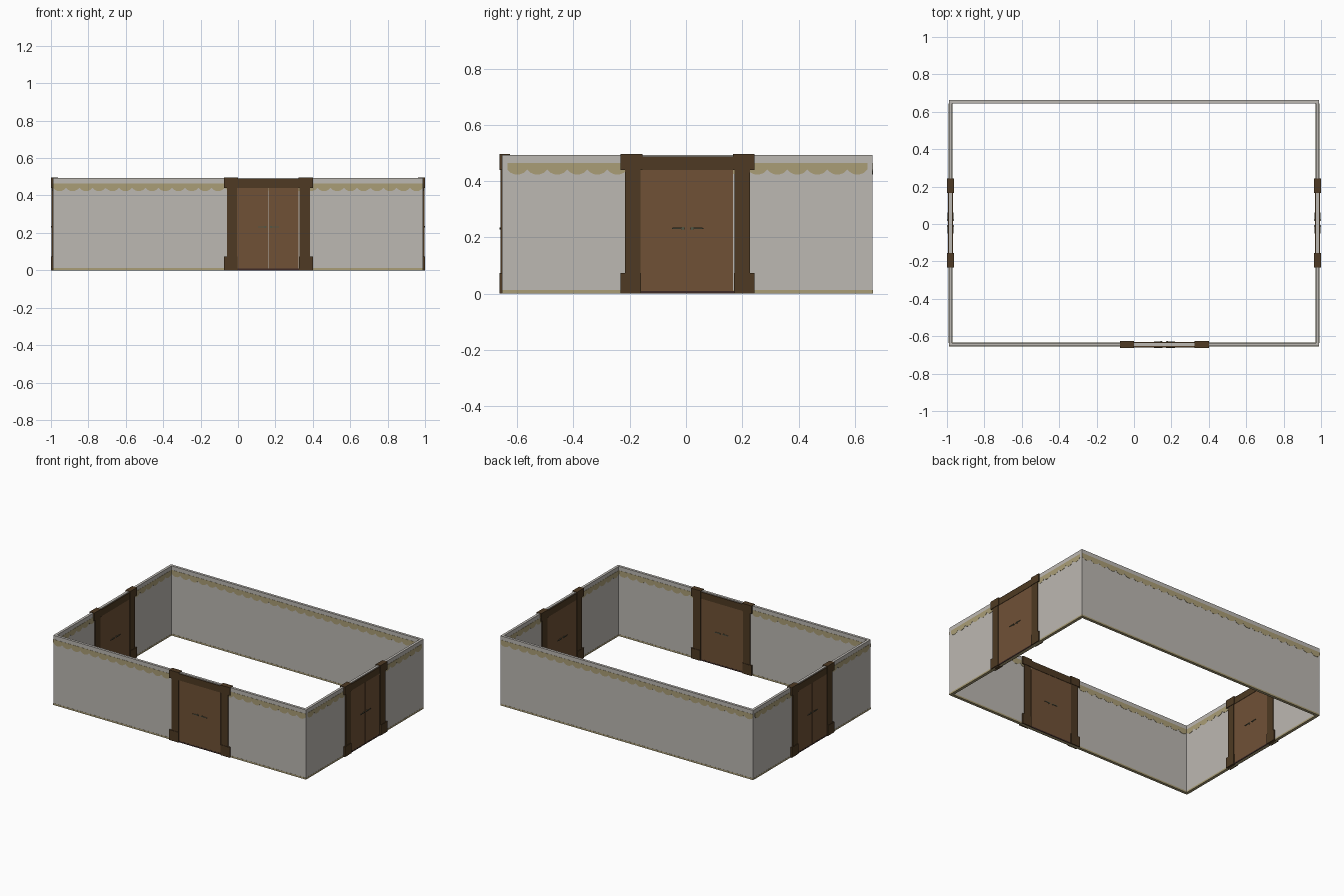
import bpy, bmesh, math
from mathutils import Vector

if "Cube" in bpy.data.objects:
    bpy.data.objects.remove(bpy.data.objects["Cube"])


def lin(c):
    c /= 255
    return c / 12.92 if c <= 0.04045 else ((c + 0.055) / 1.055) ** 2.4


def material(name, r, g, b):
    m = bpy.data.materials.new(name)
    m.diffuse_color = (lin(r), lin(g), lin(b), 1)
    m.use_nodes = True
    m.node_tree.nodes["Principled BSDF"].inputs["Base Color"].default_value = m.diffuse_color
    return m


PLASTER = material("plaster grey", 188, 184, 178)
TAN = material("frieze tan", 170, 157, 118)
DARK = material("dark timber", 78, 58, 35)
BROWN = material("door brown", 112, 81, 54)
SILL = material("sill brown", 62, 42, 38)
METAL = material("handle metal", 84, 86, 68)

T = 0.009        # half the wall thickness
H = 0.493        # wall height
WX, YF, YB = 0.981, -0.6445, 0.654   # wall centre lines


class Frame:
    """Local axes of a wall: u runs along it, d points outward, z is up."""
    def __init__(self, origin, along, outward):
        self.o, self.a, self.n = Vector(origin), Vector(along), Vector(outward)

    def at(self, u, d, z):
        return self.o + self.a * u + self.n * d + Vector((0, 0, z))


def finish(bm, name, mat):
    bmesh.ops.recalc_face_normals(bm, faces=bm.faces)
    me = bpy.data.meshes.new(name)
    bm.to_mesh(me)
    bm.free()
    me.materials.append(mat)
    ob = bpy.data.objects.new(name, me)
    bpy.context.collection.objects.link(ob)
    return ob


def prism(bm, f, outline, d0, d1):
    """Extrude a (u, z) outline through the wall from depth d0 to d1."""
    a = [bm.verts.new(f.at(u, d0, z)) for u, z in outline]
    b = [bm.verts.new(f.at(u, d1, z)) for u, z in outline]
    bm.faces.new(a)
    bm.faces.new(b[::-1])
    n = len(a)
    for i in range(n):
        j = (i + 1) % n
        bm.faces.new((a[i], b[i], b[j], a[j]))


def boxes(name, mat, f, items):
    """Each item is u0, u1, d0, d1, z0, z1."""
    bm = bmesh.new()
    for u0, u1, d0, d1, z0, z1 in items:
        prism(bm, f, [(u0, z0), (u1, z0), (u1, z1), (u0, z1)], d0, d1)
    return finish(bm, name, mat)


def scallops(u0, u1, pitch=0.07, top=0.465, base=0.441, drop=0.018):
    n = round((u1 - u0) / pitch)
    w = (u1 - u0) / n
    pts = [(u1, top), (u0, top)]
    for i in range(n):
        for k in range(6):
            t = k / 6
            pts.append((u0 + (i + t) * w, base - drop * math.sin(math.pi * t) ** 0.7))
    return pts + [(u1, base)]


def build_wall(tag, f, u0, u1, in0, in1):
    """Wall slab, skirting strip and scalloped frieze on both faces."""
    boxes(tag + "_wall", PLASTER, f, [(u0, u1, -T, T, 0.012, H)])
    boxes(tag + "_skirting", TAN, f, [(u0, u1, -T - 0.001, T + 0.001, 0, 0.012)])
    for side, s, a, b in (("outer", 1, u0, u1), ("inner", -1, in0, in1)):
        bm = bmesh.new()
        prism(bm, f, scallops(a, b), s * (T - 0.001), s * (T + 0.0012))
        finish(bm, f"{tag}_{side}_frieze", TAN)


def build_door(tag, f, c):
    """Double door centred at u = c, with matching trim on both wall faces."""
    caps, posts, lintel, leaves, sill = [], [], [], [], []
    for m in (-1, 1):
        for lo, z0, z1 in ((0.161, 0.44, 0.496), (0.165, 0, 0.073)):
            u = sorted((c + m * lo, c + m * 0.238))
            caps.append((*u, -0.0187, 0.0187, z0, z1))
        u = sorted((c + m * 0.1665, c + m * 0.222))
        posts.append((*u, -0.0155, 0.0155, 0.073, 0.44))
    for s in (-1, 1):
        lintel.append((c - 0.161, c + 0.161, s * T, s * 0.0145, 0.44, 0.487))
        leaves.append((c - 0.1665, c - 0.0006, s * T, s * 0.012, 0.009, 0.44))
        leaves.append((c + 0.0006, c + 0.1615, s * T, s * 0.012, 0.009, 0.44))
        sill.append((c - 0.165, c + 0.165, s * T, s * 0.013, 0, 0.009))
    boxes(tag + "_door_caps_and_bases", DARK, f, caps)
    boxes(tag + "_door_posts", DARK, f, posts)
    boxes(tag + "_door_lintel", DARK, f, lintel)
    boxes(tag + "_door_leaves", BROWN, f, leaves)
    boxes(tag + "_door_sill", SILL, f, sill)
    # lever handles: round rosette, stem and lever
    bm = bmesh.new()
    zc = 0.232
    for s in (-1, 1):
        for m in (-1, 1):
            r = c + m * 0.016
            disc = [(r + 0.006 * math.cos(k * math.pi / 5),
                     zc + 0.006 * math.sin(k * math.pi / 5)) for k in range(10)]
            prism(bm, f, disc, s * 0.012, s * 0.0138)
            for a, b, d0, d1, h in ((-0.003, 0.003, 0.0138, 0.017, 0.003),
                                    (-0.006, 0.040, 0.0155, 0.0182, 0.0035)):
                prism(bm, f, [(r + m * a, zc - h), (r + m * b, zc - h * 0.6),
                              (r + m * b, zc + h * 0.6), (r + m * a, zc + h)],
                      s * d0, s * d1)
    finish(bm, tag + "_door_handles", METAL)


front = Frame((0, YF, 0), (1, 0, 0), (0, -1, 0))
back = Frame((0, YB, 0), (1, 0, 0), (0, 1, 0))
right = Frame((WX, 0, 0), (0, 1, 0), (1, 0, 0))
left = Frame((-WX, 0, 0), (0, 1, 0), (-1, 0, 0))

# long walls carry the corners, side walls fit between them
for tag, f in (("front", front), ("back", back)):
    build_wall(tag, f, -WX - T, WX + T, -WX + T, WX - T)
for tag, f in (("right", right), ("left", left)):
    build_wall(tag, f, YF + T, YB - T, YF + T, YB - T)

build_door("front", front, 0.162)
build_door("right", right, 0.0055)
build_door("left", left, 0.0055)
